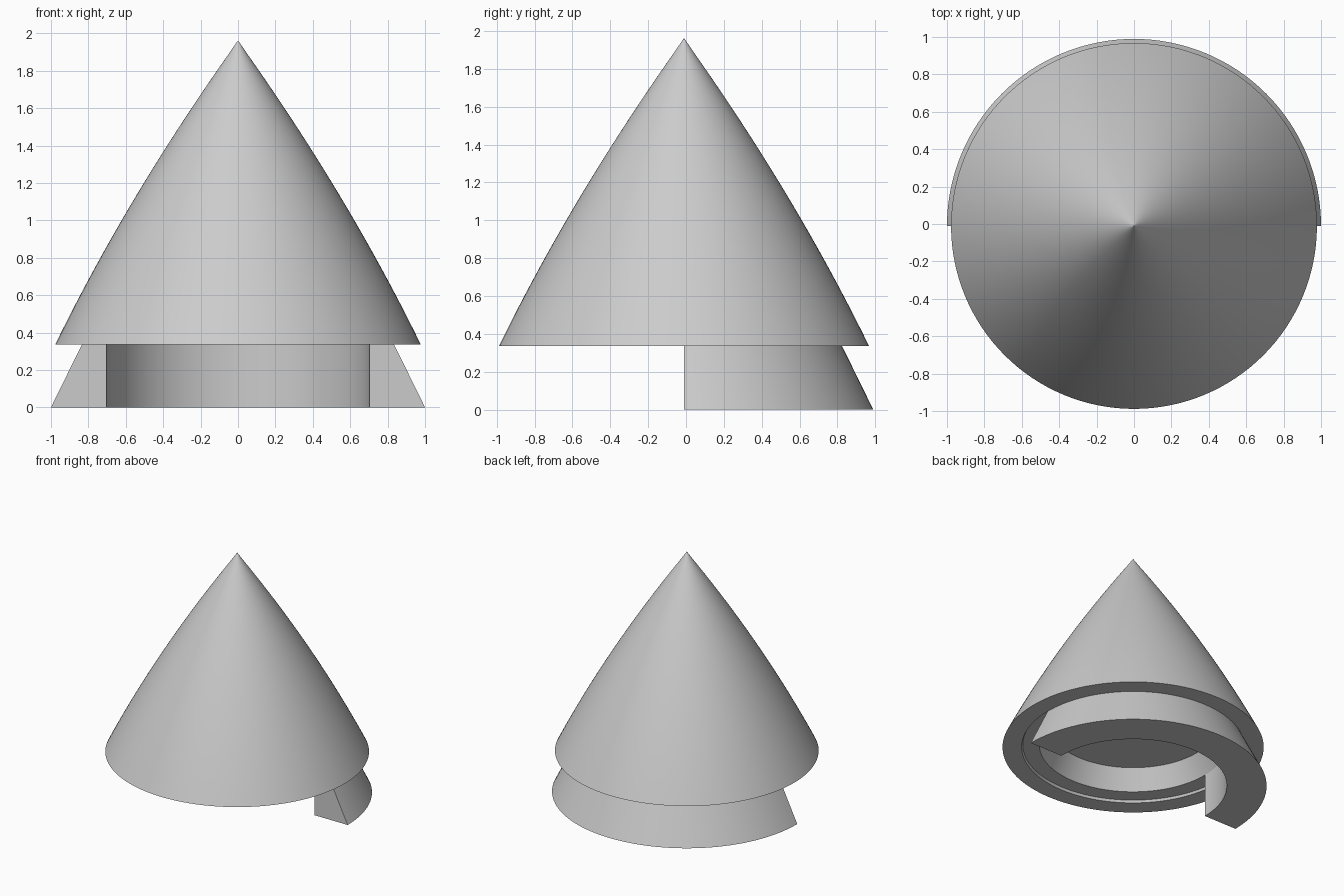
import bpy
import bmesh
from math import pi, radians
from mathutils import Vector

cube = bpy.data.objects.get("Cube")
if cube:
    bpy.data.objects.remove(cube)

CENTRE_Y = -0.0105
BASE_Z, TIP_Z, RIM_R = 0.335, 1.96, 0.978
GROOVE_Z, INNER_R = 0.354, 0.702
SOCKET_Z, SOCKET_R = 0.516, 0.621
BULGE = 0.046

grey = bpy.data.materials.new("plain grey")
grey.use_nodes = True
colour = (0.6, 0.6, 0.6, 1)
grey.diffuse_color = colour
grey.node_tree.nodes["Principled BSDF"].inputs["Base Color"].default_value = colour


def revolve(name, profile, angle, steps, closed):
    """Spin an (r, z) profile about the z axis, capping partial turns."""
    bm = bmesh.new()
    verts = [bm.verts.new((r, 0, z)) for r, z in profile]
    edges = [bm.edges.new(pair) for pair in zip(verts, verts[1:])]
    if closed:
        edges.append(bm.edges.new((verts[-1], verts[0])))
    spun = bmesh.ops.spin(bm, geom=verts + edges, cent=(0, 0, 0), axis=(0, 0, 1),
                          angle=angle, steps=steps)
    if closed:
        end = [e for e in spun["geom_last"] if isinstance(e, bmesh.types.BMEdge)]
        for loop in (edges, end):
            bmesh.ops.contextual_create(bm, geom=loop)
    bmesh.ops.remove_doubles(bm, verts=bm.verts, dist=0.00005)
    bmesh.ops.recalc_face_normals(bm, faces=bm.faces)
    mesh = bpy.data.meshes.new(name)
    bm.to_mesh(mesh)
    bm.free()
    mesh.materials.append(grey)
    obj = bpy.data.objects.new(name, mesh)
    obj.location = Vector((0, CENTRE_Y, 0))
    bpy.context.collection.objects.link(obj)
    bpy.ops.object.select_all(action="DESELECT")
    obj.select_set(True)
    bpy.context.view_layer.objects.active = obj
    bpy.ops.object.shade_smooth_by_angle(angle=radians(25))
    return obj


# Pointed cone with gently bulging sides and a tiny flat tip that keeps the point crisp
STEPS = 24
outline = [(0, TIP_Z), (0.002, TIP_Z)]
for i in range(1, STEPS + 1):
    t = i / STEPS
    outline.append((RIM_R * t + 4 * BULGE * t * (1 - t), TIP_Z + (BASE_Z - TIP_Z) * t))

# Underside: flat rim, shallow groove and deeper tapered socket
underside = [(0.835, BASE_Z), (0.826, GROOVE_Z), (INNER_R, GROOVE_Z),
             (SOCKET_R, SOCKET_Z), (0, SOCKET_Z)]
revolve("cone_body", outline + underside, 2 * pi, 128, False)

# Flared half ring below the back of the cone
skirt = [(INNER_R, 0), (1, 0), (0.826, GROOVE_Z), (INNER_R, GROOVE_Z)]
revolve("half_ring_skirt", skirt, pi, 64, True)
